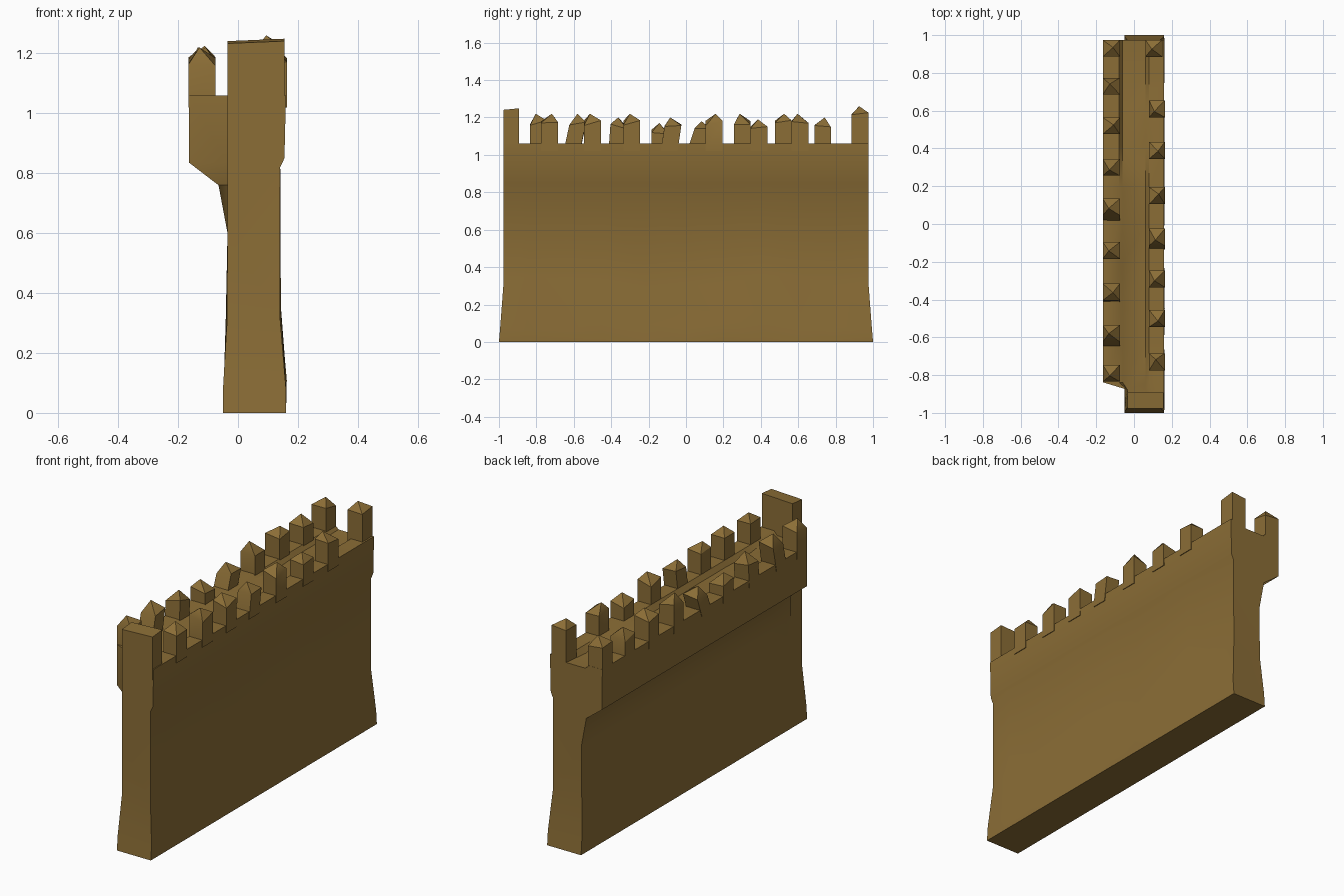
import bpy, bmesh, random
from mathutils import Vector

if "Cube" in bpy.data.objects:
    bpy.data.objects.remove(bpy.data.objects["Cube"])

random.seed(4)

stone = bpy.data.materials.new("ochre stone")
stone.diffuse_color = (0.26, 0.155, 0.037, 1)
stone.use_nodes = True
stone.node_tree.nodes["Principled BSDF"].inputs["Base Color"].default_value = stone.diffuse_color


def finish(name, bm, angle):
    bmesh.ops.remove_doubles(bm, verts=bm.verts, dist=0.0005)
    bmesh.ops.triangulate(bm, faces=[f for f in bm.faces if len(f.verts) > 4])
    bmesh.ops.recalc_face_normals(bm, faces=bm.faces)
    me = bpy.data.meshes.new(name)
    bm.to_mesh(me)
    bm.free()
    me.materials.append(stone)
    ob = bpy.data.objects.new(name, me)
    bpy.context.collection.objects.link(ob)
    bpy.ops.object.select_all(action='DESELECT')
    ob.select_set(True)
    bpy.context.view_layer.objects.active = ob
    bpy.ops.object.shade_smooth_by_angle(angle=angle)
    return ob


# Wall: one cross-section lofted along y, flared foot, overhanging parapet on -x
PROFILE = [(-0.05, 0), (-0.05, 0.08), (-0.037, 0.3), (-0.035, 0.6),
           (-0.065, 0.76), (-0.163, 0.835), (-0.163, 1.06), (-0.08, 1.06),
           (-0.06, 1.04), (0.06, 1.04), (0.08, 1.06), (0.16, 1.06),
           (0.155, 0.85), (0.141, 0.82), (0.14, 0.32), (0.16, 0.08), (0.16, 0)]
STATIONS = [-1, -0.9, -0.86, -0.65, -0.45, -0.22, 0, 0.2, 0.42, 0.62, 0.82, 1]


def end_scale(z):
    return 1 - 0.025 * min(z / 0.3, 1)


bm = bmesh.new()
rings = []
for i, y in enumerate(STATIONS):
    ring = []
    inner = 0 < i < len(STATIONS) - 1
    for x, z in PROFILE:
        if y < -0.88 and z > 0.55:          # no overhang at the -y end
            x = max(x, -0.035)
        dx = dz = 0
        if inner and z in (0.08, 0.3, 0.32):     # uneven foot
            dx = random.uniform(-0.006, 0.004) * (1 if x > 0 else -1)
            dz = random.uniform(-0.03, 0.04)
        elif inner and z == 1.04:                # worn walkway
            dz = random.uniform(-0.015, 0.015)
        ring.append(bm.verts.new((x + dx, y * end_scale(z), z + dz)))
    rings.append(ring)
n = len(PROFILE)
for a, b in zip(rings, rings[1:]):
    for k in range(n):
        bm.faces.new((a[k], a[(k + 1) % n], b[(k + 1) % n], b[k]))
bm.faces.new(rings[0])
bm.faces.new(rings[-1][::-1])
finish("wall", bm, 0.75)


# Merlon: a stub with a lopsided pointed top
def merlon(bm, x0, x1, y, w, shoulder, tip, lean=0.0):
    corners = [(x0, y - w / 2), (x1, y - w / 2), (x1, y + w / 2), (x0, y + w / 2)]
    low = [bm.verts.new((cx, cy, 1.02)) for cx, cy in corners]
    top = [bm.verts.new((cx, cy + lean, shoulder + random.uniform(-0.015, 0.015)))
           for cx, cy in corners]
    apex = bm.verts.new(((x0 + x1) / 2 + random.uniform(-0.015, 0.015),
                         y + lean + random.uniform(-0.015, 0.015), tip))
    bm.faces.new(low[::-1])
    for k in range(4):
        m = (k + 1) % 4
        bm.faces.new((low[k], low[m], top[m], top[k]))
        bm.faces.new((top[k], top[m], apex))


# (y, tip height, lean) for each row
OUTER = [(-0.79, 1.22, 0), (-0.61, 1.22, 0.03), (-0.37, 1.2, 0.01), (-0.14, 1.17, 0),
         (0.05, 1.18, 0.04), (0.3, 1.22, 0), (0.52, 1.22, 0), (0.73, 1.2, 0), (0.93, 1.225, 0)]
INNER = [(-0.73, 1.22, 0), (-0.5, 1.22, 0), (-0.29, 1.22, 0), (-0.09, 1.2, 0.02),
         (0.15, 1.22, 0), (0.39, 1.19, 0), (0.61, 1.22, 0)]

bm = bmesh.new()
for y, tip, lean in OUTER:
    merlon(bm, -0.165, -0.075, y, 0.088, tip - 0.05, tip, lean)
finish("outer_merlons", bm, 0.6)

bm = bmesh.new()
for y, tip, lean in INNER:
    merlon(bm, 0.08, 0.163, y, 0.09, tip - 0.05, tip, lean)
merlon(bm, 0.06, 0.15, 0.93, 0.09, 1.215, 1.26)
finish("inner_merlons", bm, 0.6)

# Tall end block with a slightly sloping top
bm = bmesh.new()
bmesh.ops.create_cube(bm, size=1)
for v in bm.verts:
    p = v.co + Vector((0.5, 0.5, 0.5))
    v.co = (-0.035 + 0.19 * p.x, -0.977 + 0.085 * p.y,
            1.0 + p.z * (0.233 + 0.008 * p.x + 0.008 * p.y))
finish("end_block", bm, 0.6)
